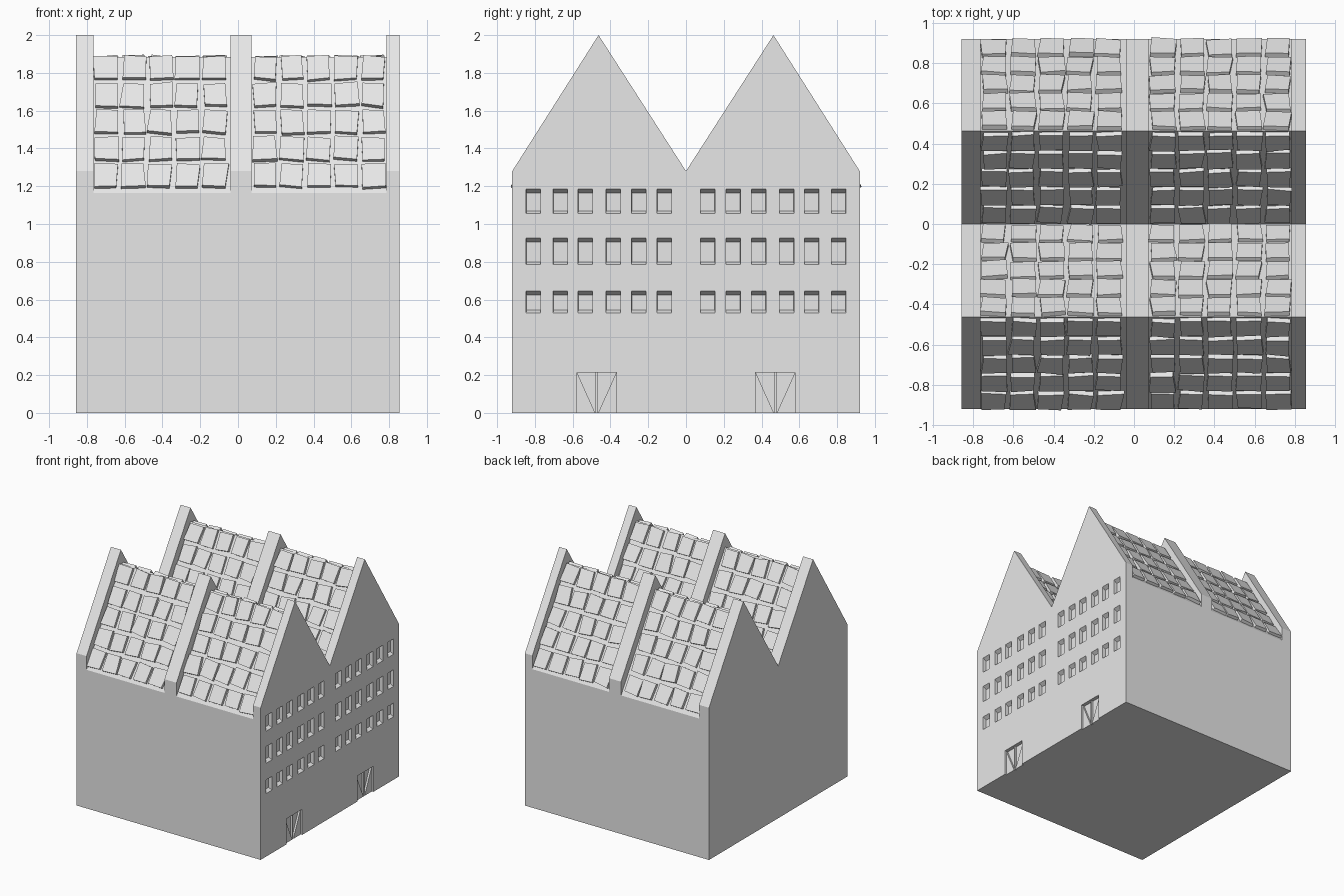
import bpy, bmesh, math, random
from mathutils import Vector

random.seed(4)
cube = bpy.data.objects.get("Cube")
if cube:
    bpy.data.objects.remove(cube)

stone = bpy.data.materials.new("light_grey_stone")
stone.use_nodes = True
stone.diffuse_color = (0.8, 0.8, 0.8, 1)
stone.node_tree.nodes["Principled BSDF"].inputs["Base Color"].default_value = (0.8, 0.8, 0.8, 1)

END, DEPTH, RIDGE_Y, HALF_Y = 0.855, 0.03, 0.463, 0.92
EAVE, PEAK, DROP = 1.28, 2.0, 0.115
SLOPE = (PEAK - EAVE) / (HALF_Y - RIDGE_Y)


def make_object(name, bm):
    bmesh.ops.recalc_face_normals(bm, faces=bm.faces)
    mesh = bpy.data.meshes.new(name)
    bm.to_mesh(mesh)
    bm.free()
    mesh.materials.append(stone)
    obj = bpy.data.objects.new(name, mesh)
    bpy.context.collection.objects.link(obj)
    return obj


def loft(bm, ring_a, ring_b):
    """Closed solid between two matching rings of points."""
    a = [bm.verts.new(p) for p in ring_a]
    b = [bm.verts.new(p) for p in ring_b]
    n = len(a)
    bm.faces.new(a)
    bm.faces.new(b[::-1])
    for i in range(n):
        j = (i + 1) % n
        bm.faces.new((a[j], a[i], b[i], b[j]))


def extrude_x(bm, profile, x0, x1):
    loft(bm, [(x0, y, z) for y, z in profile], [(x1, y, z) for y, z in profile])


def rect(x, y, hw, z0, z1):
    return [(x, y - hw, z0), (x, y + hw, z0), (x, y + hw, z1), (x, y - hw, z1)]


# Double gabled building block
bm = bmesh.new()
gables = [(HALF_Y, EAVE), (RIDGE_Y, PEAK), (0, EAVE), (-RIDGE_Y, PEAK), (-HALF_Y, EAVE)]
extrude_x(bm, [(-HALF_Y, 0), (HALF_Y, 0)] + gables, -0.858, END)
building = make_object("building", bm)

# Cutters: sunken roof bays between the parapets
bm = bmesh.new()
out = HALF_Y + 0.1
low = [(y, z - DROP) for y, z in gables]
low[0] = (out, EAVE - DROP - 0.1 * SLOPE)
low[-1] = (-out, low[0][1])
for x0, x1 in ((-0.765, -0.04), (0.072, 0.785)):
    extrude_x(bm, [(-out, 2.2), (out, 2.2)] + low, x0, x1)

# Cutters: windows with splayed heads and sills
for z0, z1 in ((0.53, 0.645), (0.785, 0.925), (1.055, 1.185)):
    for y in (0.115, 0.25, 0.385, 0.533, 0.665, 0.808):
        for side in (-1, 1):
            loft(bm, rect(END - DEPTH, side * y, 0.037, z0 + 0.015, z1 - 0.02),
                 rect(END + DEPTH, side * y, 0.039, z0 - 0.015, z1 + 0.02))

# Cutters: doorways open at the ground
for side in (-1, 1):
    loft(bm, rect(END - DEPTH, side * 0.473, 0.105, -0.1, 0.215),
         rect(END + DEPTH, side * 0.473, 0.105, -0.1, 0.215))
cutter = make_object("opening_cutter", bm)
cutter.hide_render = True

cut = building.modifiers.new("openings", "BOOLEAN")
cut.operation = "DIFFERENCE"
cut.solver = "EXACT"
cut.object = cutter
bpy.context.view_layer.update()
result = bpy.data.meshes.new_from_object(
    building.evaluated_get(bpy.context.evaluated_depsgraph_get()))
building.modifiers.clear()
building.data = result
bpy.data.objects.remove(cutter)

# Double doors: each leaf has a raised triangular half, meeting at a post
for side, name in ((-1, "front_door"), (1, "back_door")):
    bm = bmesh.new()
    back, face = END - DEPTH - 0.005, END - 0.014
    centre = side * 0.473
    loft(bm, rect(back, centre, 0.006, 0, 0.214), rect(face, centre, 0.006, 0, 0.214))
    for leaf in (-1, 1):
        tri = [(centre + leaf * 0.104, 0), (centre + leaf * 0.104, 0.214),
               (centre + leaf * 0.008, 0)]
        extrude_x(bm, tri, back, face)
    make_object(name, bm)


# Crooked roof tiles, one mesh for each slope
def tile(bm, x, centre, down, normal):
    across = Vector((1, 0, 0))
    turn = random.uniform(-0.07, 0.07)
    lift = 0.022 + random.uniform(-0.002, 0.003)
    bottom, top = [], []
    for u, v in ((-1, -1), (1, -1), (1, 1), (-1, 1)):
        a = u * 0.06 + random.uniform(-0.007, 0.007)
        b = v * 0.069 + random.uniform(-0.007, 0.007)
        a, b = a - turn * b, b + turn * a
        p = centre + across * (x + a) + down * b
        bottom.append(p - normal * 0.004)
        top.append(p + normal * (lift + random.uniform(-0.003, 0.003)))
    loft(bm, bottom, top)


for ridge, ridge_name in ((-RIDGE_Y, "front"), (RIDGE_Y, "back")):
    for direction, slope_name in ((-1, "forward"), (1, "rearward")):
        bm = bmesh.new()
        down = Vector((0, direction, -SLOPE)).normalized()
        normal = Vector((0, direction * SLOPE, 1)).normalized()
        for row in range(5):
            d = 0.042 + row * 0.0905
            centre = Vector((0, ridge + direction * d, PEAK - DROP - d * SLOPE))
            for start in (-0.697, 0.142):
                for col in range(5):
                    x = start + col * 0.1435 + random.uniform(-0.004, 0.004)
                    tile(bm, x, centre, down, normal)
        make_object(f"{ridge_name}_roof_{slope_name}_tiles", bm)
